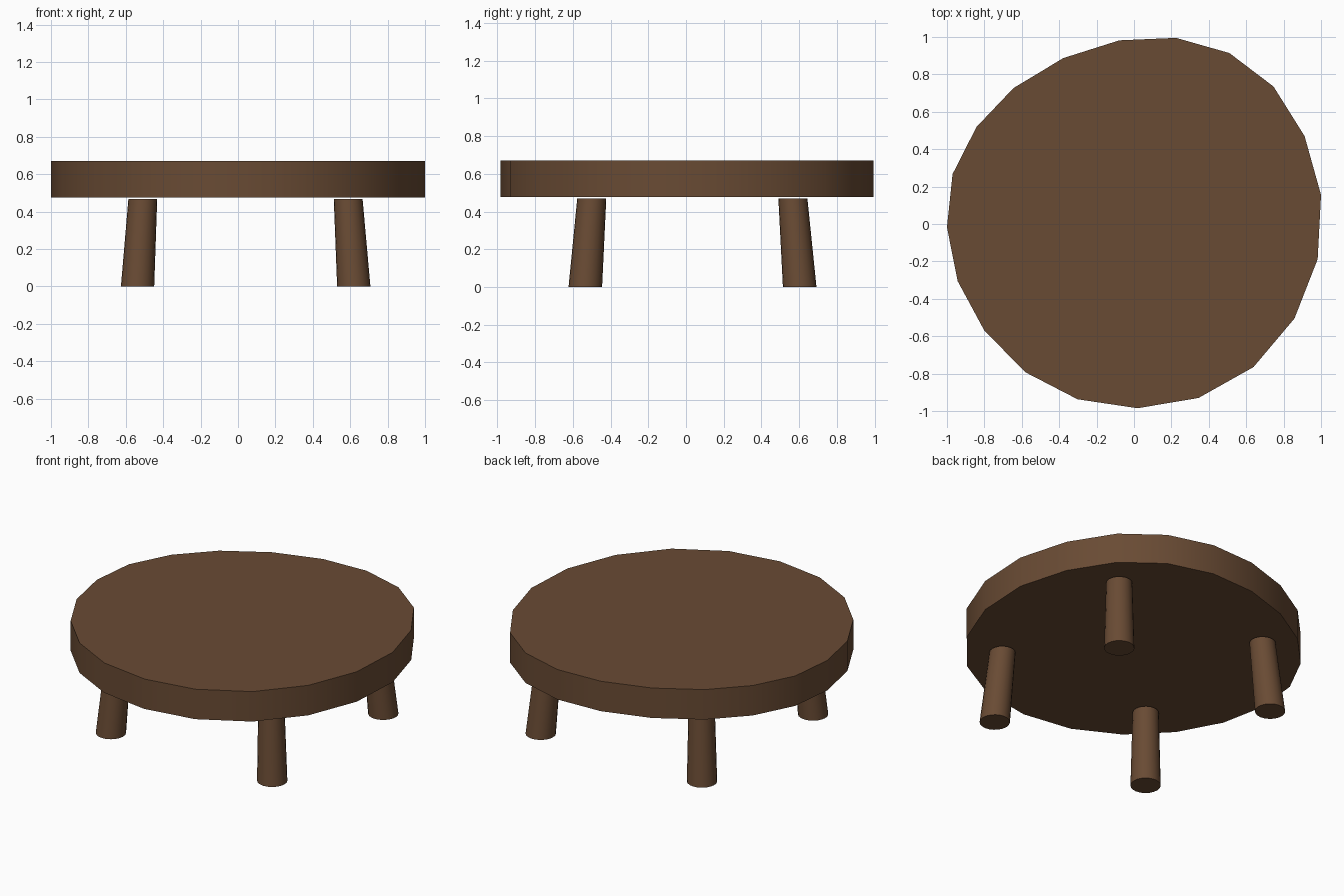
import bpy, bmesh, math
from mathutils import Vector

if "Cube" in bpy.data.objects:
    bpy.data.objects.remove(bpy.data.objects["Cube"])

wood = bpy.data.materials.new("dark brown wood")
wood.diffuse_color = (0.141, 0.070, 0.034, 1.0)
wood.use_nodes = True
wood.node_tree.nodes["Principled BSDF"].inputs["Base Color"].default_value = wood.diffuse_color


def loft(name, bottom, top):
    """Closed solid between two matching rings, smooth sides and flat caps."""
    bm = bmesh.new()
    low = [bm.verts.new(p) for p in bottom]
    high = [bm.verts.new(p) for p in top]
    n = len(low)
    for i in range(n):
        j = (i + 1) % n
        bm.faces.new((low[i], low[j], high[j], high[i]))
    bm.faces.new(high)
    bm.faces.new(low[::-1])
    bmesh.ops.recalc_face_normals(bm, faces=bm.faces[:])
    mesh = bpy.data.meshes.new(name)
    bm.to_mesh(mesh)
    bm.free()
    mesh.materials.append(wood)
    obj = bpy.data.objects.new(name, mesh)
    bpy.context.collection.objects.link(obj)
    bpy.ops.object.select_all(action='DESELECT')
    obj.select_set(True)
    bpy.context.view_layer.objects.active = obj
    bpy.ops.object.shade_smooth_by_angle(angle=math.radians(40))
    return obj


def ring(x, y, z, r, n=20):
    return [Vector((x + r * math.cos(2 * math.pi * i / n),
                    y + r * math.sin(2 * math.pi * i / n), z)) for i in range(n)]


# Table top: slightly irregular 20-sided slab
outline = [
    (1.0, 0.155), (0.912, 0.47), (0.746, 0.735), (0.51, 0.914), (0.225, 0.995),
    (-0.078, 0.982), (-0.378, 0.887), (-0.644, 0.727), (-0.842, 0.519), (-0.97, 0.267),
    (-1.0, -0.017), (-0.943, -0.305), (-0.80, -0.57), (-0.58, -0.793), (-0.302, -0.937),
    (0.019, -0.985), (0.345, -0.93), (0.639, -0.765), (0.858, -0.505), (0.982, -0.188),
]
loft("table_top",
     [(x, y, 0.476) for x, y in outline],
     [(x, y, 0.67) for x, y in outline])

# Four splayed legs, wider at the foot: (name, foot centre, top centre) per axis
sides_x = [("left", -0.537, -0.509), ("right", 0.619, 0.589)]
sides_y = [("front", -0.534, -0.50), ("back", 0.603, 0.567)]
for fx, x0, x1 in sides_x:
    for fy, y0, y1 in sides_y:
        loft(f"{fy}_{fx}_leg", ring(x0, y0, 0.0, 0.089), ring(x1, y1, 0.468, 0.077))
